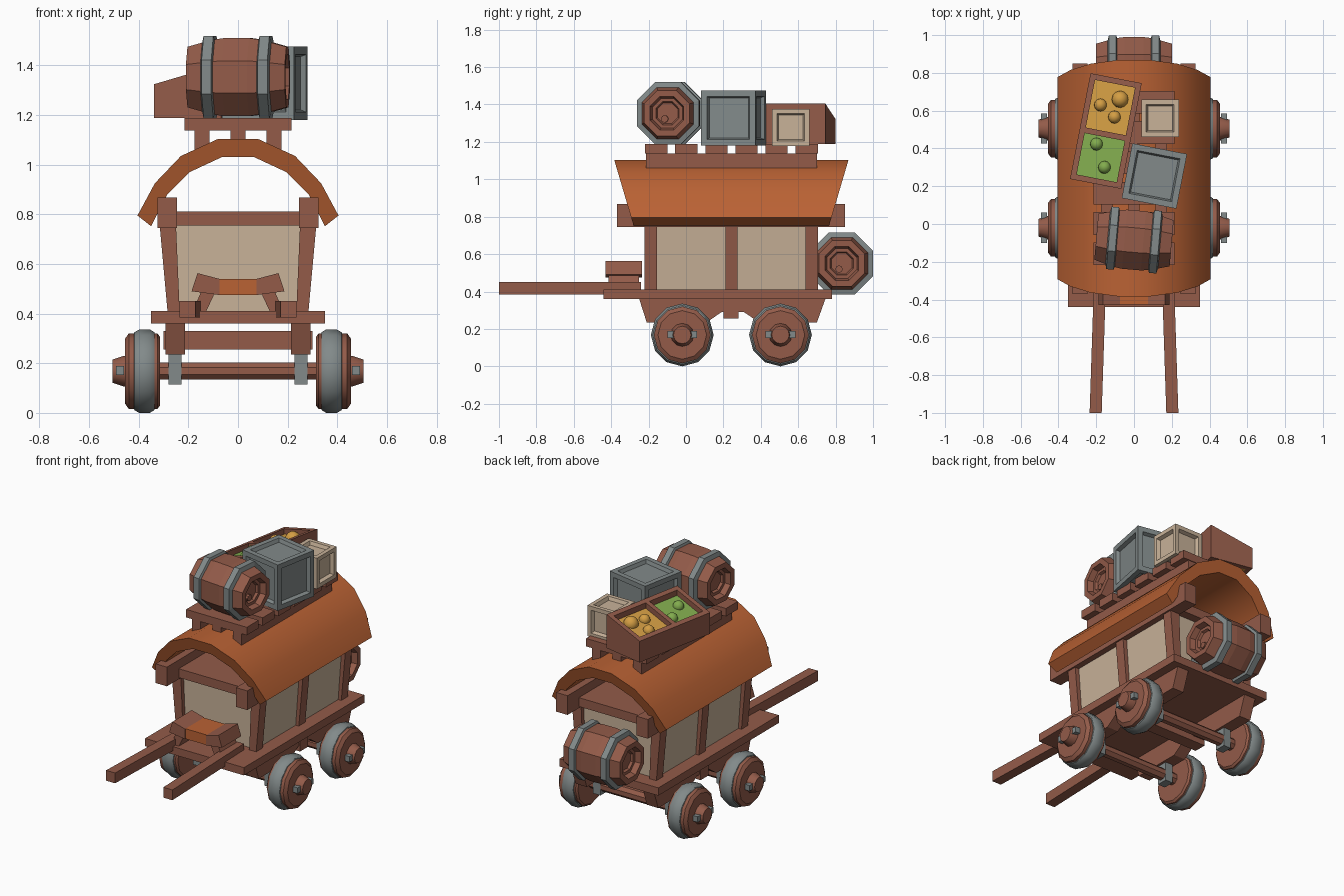
import bpy, bmesh, math
from mathutils import Matrix, Vector

if "Cube" in bpy.data.objects:
    bpy.data.objects.remove(bpy.data.objects["Cube"])


def material(name, r, g, b):
    lin = [((c / 255 + 0.055) / 1.055) ** 2.4 for c in (r, g, b)] + [1]
    m = bpy.data.materials.new(name)
    m.use_nodes = True
    m.diffuse_color = lin
    m.node_tree.nodes["Principled BSDF"].inputs["Base Color"].default_value = lin
    return m


WOOD = material("brown wood", 147, 91, 73)
ORANGE = material("orange cloth", 186, 98, 52)
CREAM = material("cream boards", 200, 178, 153)
IRON = material("grey iron", 130, 138, 138)
GREEN = material("green fruit", 130, 172, 78)
YELLOW = material("yellow fruit", 212, 158, 68)


def finish(name, bm, mat, loc=(0, 0, 0), turn=0, smooth=None):
    bmesh.ops.remove_doubles(bm, verts=bm.verts, dist=1e-5)
    bmesh.ops.recalc_face_normals(bm, faces=bm.faces)
    me = bpy.data.meshes.new(name)
    bm.to_mesh(me)
    bm.free()
    me.materials.append(mat)
    ob = bpy.data.objects.new(name, me)
    ob.location = loc
    ob.rotation_euler.z = math.radians(turn)
    bpy.context.collection.objects.link(ob)
    if smooth:
        bpy.ops.object.select_all(action='DESELECT')
        ob.select_set(True)
        bpy.context.view_layer.objects.active = ob
        bpy.ops.object.shade_smooth_by_angle(angle=math.radians(smooth))
    return ob


def box(name, xs, ys, zs, mat, **kw):
    return prism(name, [(xs[0], zs[0]), (xs[1], zs[0]), (xs[1], zs[1]), (xs[0], zs[1])], ys, mat, **kw)


def prism(name, pts, span, mat, axis='y', rake=None, **kw):
    """Extrude a profile: (x, z) along y, or (y, z) along x; rake shifts the ends by height."""
    bm = bmesh.new()
    rings = []
    for end, side in zip(span, (-1, 1)):
        ring = []
        for p, z in pts:
            e = end + (side * rake(z) if rake else 0)
            ring.append(bm.verts.new((p, e, z) if axis == 'y' else (e, p, z)))
        rings.append(ring)
        bm.faces.new(ring)
    n = len(pts)
    for i in range(n):
        j = (i + 1) % n
        bm.faces.new((rings[0][i], rings[0][j], rings[1][j], rings[1][i]))
    return finish(name, bm, mat, **kw)


def lathe(name, profile, sides, mat, loc, closed=False, phase=0, **kw):
    """Spin an (x, radius) profile around the x axis."""
    bm = bmesh.new()
    rings = []
    for k in range(sides):
        a = 2 * math.pi * (k + phase) / sides
        rings.append([bm.verts.new((x, r * math.cos(a), r * math.sin(a))) for x, r in profile])
    n = len(profile)
    for k in range(sides):
        a, b = rings[k], rings[(k + 1) % sides]
        for i in range(n if closed else n - 1):
            j = (i + 1) % n
            bm.faces.new((a[i], a[j], b[j], b[i]))
    bmesh.ops.dissolve_degenerate(bm, edges=bm.edges, dist=1e-6)
    return finish(name, bm, mat, loc, **kw)


def barrel(name, loc, turn=0):
    k = 1 / math.cos(math.pi / 8)
    half = [(.15, 0), (.15, .055), (.165, .062), (.165, .08), (.2, .09), (.2, .122), (.1, .15), (.05, .157)]
    body = half + [(-x, r) for x, r in reversed(half)]
    lathe(name, [(x, r * k) for x, r in body], 8, WOOD, loc, phase=.5, turn=turn)
    for s in (-1, 1):
        band = [(.085, .14), (.094, .166), (.133, .166), (.142, .13)]
        lathe(name + "_hoop", [(s * x, r * k) for x, r in band], 8, IRON, loc,
              closed=True, phase=.5, turn=turn)
    # Bung on the right-hand lid
    off = Matrix.Rotation(math.radians(turn), 3, 'Z') @ Vector((.15, -.015, -.03))
    lathe(name + "_bung", [(0, .02), (.015, .02), (.015, 0)], 8, WOOD, Vector(loc) + off, turn=turn)


def crate(name, size, frame, loc, turn, mat):
    bm = bmesh.new()
    bmesh.ops.create_cube(bm, size=size)
    faces = bm.faces[:]
    bmesh.ops.inset_individual(bm, faces=faces, thickness=frame)
    bmesh.ops.inset_individual(bm, faces=faces, thickness=.012, depth=-.022)
    finish(name, bm, mat, loc, turn)


# Deck and undercarriage
box("deck", (-.35, .35), (-.44, .78), (.36, .41), WOOD)
box("middle_beam", (-.3, .3), (.2, .28), (.255, .33), WOOD)
skirt = [(-.25, .36), (-.21, .235), (.11, .235), (.19, .29), (.31, .29), (.39, .235), (.7, .235), (.745, .36)]
for s in (-1, 1):
    prism("side_skirt", skirt, (s * .213, s * .293), WOOD, axis='x')

# Wheels, axles and their brackets
disc = [(.315, 0), (.315, .14), (.325, .152), (.44, .152), (.456, .13), (.456, 0)]
tyre = [(.332, .14), (.337, .157), (.355, .168), (.398, .168), (.417, .157), (.425, .14)]
hub = [(.45, .062), (.46, .062), (.505, .047), (.505, 0)]
for y in (-.02, .505):
    c = (0, y, .168)
    lathe("axle", [(-.33, .037), (.33, .037)], 8, WOOD, c, phase=.5)
    for s in (-1, 1):
        for part, prof, mat, loop in (("wheel_disc", disc, WOOD, False), ("wheel_tyre", tyre, IRON, True),
                                      ("wheel_hub", hub, WOOD, False)):
            lathe(part, [(s * x, r) for x, r in prof], 12, mat, c, closed=loop, smooth=32)
        box("hub_pin", (s * .46, s * .492), (y - .08, y + .08), (.152, .188), IRON)
        box("axle_bracket", (s * .228, s * .28), (y - .035, y + .035), (.115, .24), IRON)

# Cabin walls, posts and top beams
prism("cabin_walls", [(-.262, .41), (.262, .41), (.288, .76), (-.288, .76)], (-.195, .68), CREAM)
for s in (-1, 1):
    for y in (-.222, .21, .64):
        inner = (.235, .25) if y != .21 else (.2, .22)
        prism("wall_post", [(s * inner[0], .41), (s * .284, .41), (s * .316, .76), (s * inner[1], .76)],
              (y, y + .066), WOOD)
    box("roof_beam", (s * .245, s * .325), (-.37, .85), (.745, .868), WOOD)
box("cabin_lid", (-.27, .27), (-.25, .735), (.755, .812), WOOD)

# Arched roof with raked ends
outer = [(.405, .795), (.335, .925), (.23, 1.035), (.08, 1.104)]
inner = [(.35, .752), (.285, .88), (.195, .97), (.066, 1.03)]
arch = outer + [(-x, z) for x, z in reversed(outer)] + [(-x, z) for x, z in inner] + inner[::-1]
prism("arched_roof", arch, (-.28, .765), ORANGE, rake=lambda z: (z - .752) * .295, smooth=32)

# Roof rack
for x in (-.145, 0, .145):
    box("rack_runner", (x - .03, x + .03), (-.215, .7), (1.06, 1.137), WOOD)
for i in range(6):
    y = -.158 + i * .1605
    box("rack_slat", (-.215, .215), (y - .06, y + .06), (1.137, 1.188), WOOD)

# Cargo
barrel("roof_barrel", (0, -.085, 1.353), -5)
barrel("rear_barrel", (0, .833, .55))
crate("grey_crate", .295, .045, (.108, .254, 1.328), -11, IRON)
crate("cream_crate", .198, .036, (.138, .56, 1.278), 0, CREAM)

# Fruit tray with a sloping top
TRAY, TURN = Vector((-.149, .492, 1.188)), -11


def rim(x):
    return .176 + x * .29


def tray_part(name, x0, x1, y0, y1, drop, mat):
    prism(name, [(x0, 0), (x1, 0), (x1, rim(x1) - drop), (x0, rim(x0) - drop)], (y0, y1), mat,
          loc=TRAY, turn=TURN)


for s in (-1, 1):
    tray_part("tray_side", s * .138, s * .108, -.285, .285, 0, WOOD)
    tray_part("tray_end", -.108, .108, s * .285, s * .255, 0, WOOD)
tray_part("tray_divider", -.108, .108, -.032, -.002, 0, WOOD)
tray_part("green_fill", -.108, .108, -.255, -.032, .035, GREEN)
tray_part("yellow_fill", -.108, .108, -.002, .255, .035, YELLOW)
back = Matrix.Rotation(math.radians(-TURN), 3, 'Z')
for x, y, r, mat in ((-.073, .66, .045, YELLOW), (-.177, .63, .034, YELLOW), (-.103, .566, .034, YELLOW),
                     (-.198, .423, .034, GREEN), (-.156, .3, .034, GREEN)):
    local = back @ (Vector((x, y, 0)) - Vector((TRAY.x, TRAY.y, 0)))
    bm = bmesh.new()
    bmesh.ops.create_uvsphere(bm, u_segments=12, v_segments=8, radius=r)
    finish("fruit", bm, mat, (x, y, TRAY.z + rim(local.x) - .033), smooth=60)

# Driver's bench
prism("bench_cushion", [(-.075, .475), (.075, .475), (.075, .54), (-.075, .54)], (-.425, -.24), ORANGE)
for s in (-1, 1):
    prism("bench_wing", [(s * .075, .475), (s * .187, .49), (s * .163, .563), (s * .075, .54)],
          (-.43, -.235), WOOD)
    prism("bench_leg", [(s * .095, .48), (s * .15, .485), (s * .185, .405), (s * .13, .405)],
          (-.415, -.25), WOOD)

# Pulling shafts, splayed towards the front
for s in (-1, 1):
    bm = bmesh.new()
    bmesh.ops.create_cube(bm, size=1)
    for v in bm.verts:
        front = v.co.y < 0
        v.co = (s * (.203 if front else .178) + v.co.x * .064, -1 if front else -.24, .417 + v.co.z * .066)
    finish("pulling_shaft", bm, WOOD)
